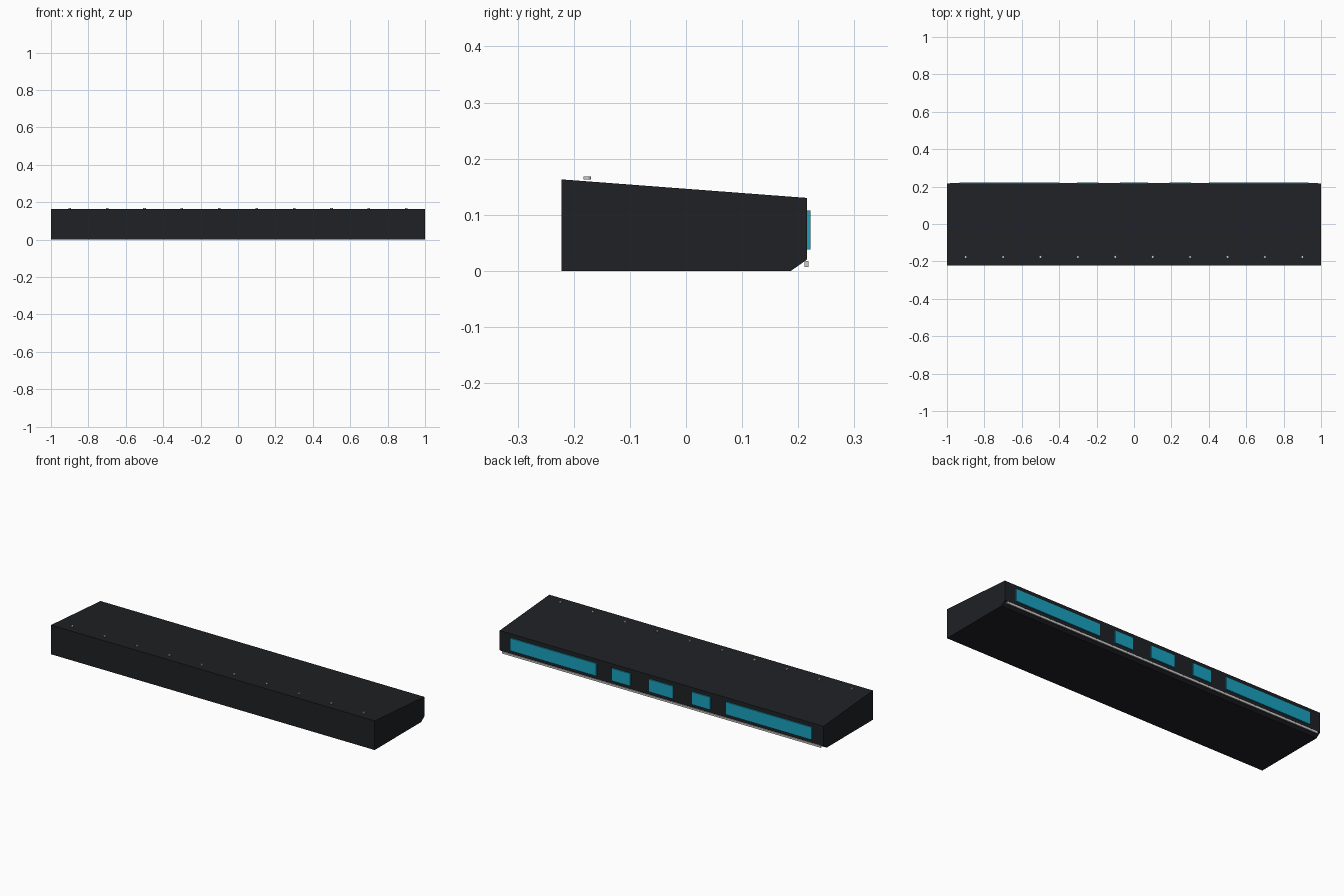
import bpy, bmesh
from mathutils import Matrix

if "Cube" in bpy.data.objects:
    bpy.data.objects.remove(bpy.data.objects["Cube"])


def material(name, rgb):
    m = bpy.data.materials.new(name)
    m.diffuse_color = (*rgb, 1)
    m.use_nodes = True
    m.node_tree.nodes["Principled BSDF"].inputs["Base Color"].default_value = m.diffuse_color
    return m


def finish(name, bm, mat):
    bmesh.ops.recalc_face_normals(bm, faces=bm.faces)
    me = bpy.data.meshes.new(name)
    bm.to_mesh(me)
    bm.free()
    ob = bpy.data.objects.new(name, me)
    bpy.context.collection.objects.link(ob)
    if mat:
        me.materials.append(mat)
    return ob


def box(name, x, y, z, mat=None):
    bm = bmesh.new()
    size = [b - a for a, b in (x, y, z)]
    mid = [(a + b) / 2 for a, b in (x, y, z)]
    bmesh.ops.create_cube(bm, size=1, matrix=Matrix.Translation(mid) @ Matrix.Diagonal((*size, 1)))
    return finish(name, bm, mat)


black = material("black_casing", (0.014, 0.015, 0.018))
teal = material("teal_panel", (0.01, 0.36, 0.52))

# Casing: sloped-top profile with a chamfered lower back edge
profile = [(-0.222, 0), (-0.222, 0.163), (0.2155, 0.13), (0.2155, 0.02), (0.187, 0)]
bm = bmesh.new()
face = bm.faces.new([bm.verts.new((-1, y, z)) for y, z in profile])
ext = bmesh.ops.extrude_face_region(bm, geom=[face])
bmesh.ops.translate(bm, vec=(2, 0, 0), verts=[v for v in ext["geom"] if isinstance(v, bmesh.types.BMVert)])
finish("casing", bm, black)

# Coloured panels on the back
panel_y, panel_z = (0.213, 0.222), (0.038, 0.108)
box("panel_centre", (-0.075, 0.075), panel_y, panel_z, teal)
for side, s in (("left", -1), ("right", 1)):
    for kind, a, b in (("small", 0.19, 0.305), ("long", 0.40, 0.932)):
        box(f"panel_{kind}_{side}", sorted((s * a, s * b)), panel_y, panel_z, teal)

# Thin trim strip along the lower back edge
box("trim_strip", (-0.985, 0.985), (0.211, 0.218), (0.007, 0.018))

# Row of screw heads along the top front
for i in range(10):
    bm = bmesh.new()
    bmesh.ops.create_cone(bm, cap_ends=True, segments=16, radius1=0.007, radius2=0.007, depth=0.005,
                          matrix=Matrix.Translation((-0.9 + 0.2 * i, -0.176, 0.1655)))
    finish(f"screw_head_{i + 1}", bm, None)
